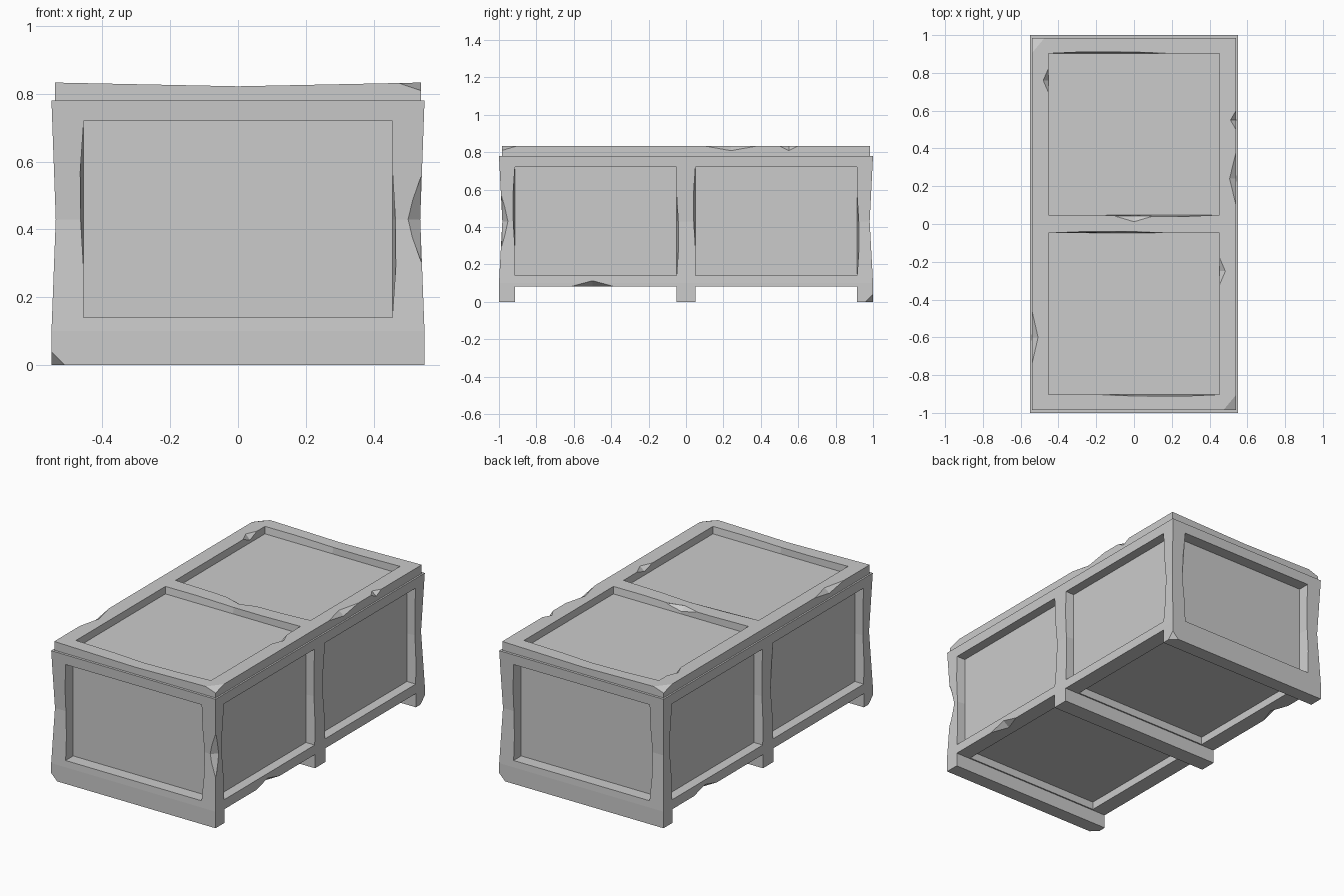
import bpy
import bmesh
from mathutils import Vector

cube = bpy.data.objects.get("Cube")
if cube:
    bpy.data.objects.remove(cube, do_unlink=True)

stone = bpy.data.materials.new("grey_stone")
stone.use_nodes = True
stone.diffuse_color = (0.6, 0.6, 0.6, 1)
stone.node_tree.nodes["Principled BSDF"].inputs["Base Color"].default_value = (0.6, 0.6, 0.6, 1)


def to_object(name, bm):
    bmesh.ops.recalc_face_normals(bm, faces=bm.faces)
    mesh = bpy.data.meshes.new(name)
    bm.to_mesh(mesh)
    bm.free()
    mesh.materials.append(stone)
    obj = bpy.data.objects.new(name, mesh)
    bpy.context.collection.objects.link(obj)
    return obj


def box(low, high):
    low, high = Vector(low), Vector(high)
    bm = bmesh.new()
    bmesh.ops.create_cube(bm, size=1)
    for v in bm.verts:
        v.co = (low + high) / 2 + v.co * (high - low)
    return bm


def split(bm, axis, value):
    """Add an edge loop across one axis and return its vertices."""
    point, normal = Vector(), Vector()
    point[axis], normal[axis] = value, 1
    cut = bmesh.ops.bisect_plane(bm, geom=bm.verts[:] + bm.edges[:] + bm.faces[:],
                                 plane_co=point, plane_no=normal)["geom_cut"]
    return [g for g in cut if isinstance(g, bmesh.types.BMVert)]


def block_cutter(low, high):
    return to_object("cutter", box(low, high))


def panel_cutter(low, high, depth_axis, side, split_axis):
    """Recess whose rim bows outwards halfway along two of its edges."""
    bm = box(low, high)
    mid = [(a + b) / 2 for a, b in zip(low, high)]
    bow_axis = 3 - depth_axis - split_axis
    for v in split(bm, split_axis, mid[split_axis]):
        if (v.co[depth_axis] - mid[depth_axis]) * side > 0:
            v.co[bow_axis] += 0.02 if v.co[bow_axis] > mid[bow_axis] else -0.02
    return to_object("cutter", bm)


def chip_cutter(centre, radii):
    """Eight-sided cutter that knocks a chip out of an edge or corner."""
    bm = bmesh.new()
    for axis in range(3):
        for sign in (-1, 1):
            p = Vector(centre)
            p[axis] += sign * radii[axis]
            bm.verts.new(p)
    bmesh.ops.convex_hull(bm, input=bm.verts[:])
    return to_object("cutter", bm)


def carve(obj, cutters):
    bpy.context.view_layer.objects.active = obj
    for cutter in cutters:
        mod = obj.modifiers.new("carve", "BOOLEAN")
        mod.operation = "DIFFERENCE"
        mod.solver = "EXACT"
        mod.object = cutter
        bpy.ops.object.modifier_apply(modifier=mod.name)
        bpy.data.objects.remove(cutter, do_unlink=True)


# Chest body, worn narrower at mid height
bm = box((-0.55, -1, 0), (0.55, 1, 0.78))
split(bm, 2, 0.1)
for v in split(bm, 2, 0.43):
    v.co.x *= 0.977
    v.co.y *= 0.982
body = to_object("chest_body", bm)

cutters = []
for s in (-1, 1):
    # End panel
    y0, y1 = sorted((s * 0.925, s * 1.05))
    cutters.append(panel_cutter((-0.455, y0, 0.14), (0.455, y1, 0.72), 1, s, 2))
    y0, y1 = sorted((s * 0.05, s * 0.915))
    # Two panels on each long side
    for side in (-1, 1):
        x0, x1 = sorted((side * 0.49, side * 0.6))
        cutters.append(panel_cutter((x0, y0, 0.14), (x1, y1, 0.72), 0, side, 2))
    # Gap between the feet and the recess under the floor
    cutters.append(block_cutter((-0.7, y0, -0.1), (0.7, y1, 0.083)))
    cutters.append(block_cutter((-0.455, y0 + 0.008, 0.05), (0.455, y1 - 0.008, 0.13)))

# Chips on the body: front edge, two foot corners, two bottom rails
for centre, radii in (
    ((0.54, -0.985, 0.43), (0.042, 0.035, 0.14)),
    ((-0.55, -1, 0), (0.04, 0.04, 0.04)),
    ((0.55, 1, 0), (0.04, 0.04, 0.04)),
    ((0.55, -0.5, 0.083), (0.04, 0.11, 0.03)),
    ((-0.55, 0.6, 0.083), (0.04, 0.11, 0.03)),
):
    cutters.append(chip_cutter(centre, radii))
carve(body, cutters)

# Lid, sagging slightly along its middle
bm = box((-0.54, -0.985, 0.78), (0.54, 0.985, 0.833))
for v in split(bm, 0, 0):
    if v.co.z > 0.8:
        v.co.z -= 0.011
lid = to_object("chest_lid", bm)

cutters = []
for s in (-1, 1):
    y0, y1 = sorted((s * 0.048, s * 0.903))
    cutters.append(panel_cutter((-0.452, y0, 0.786), (0.452, y1, 0.88), 2, 1, 0))

# Chips on the lid: two corners, outer edges, inner rims, crossbar
top = 0.833
for centre, radii in (
    ((0.54, -0.985, top), (0.07, 0.08, 0.024)),
    ((-0.54, 0.985, top), (0.07, 0.08, 0.024)),
    ((0.54, 0.24, top), (0.035, 0.14, 0.025)),
    ((0.54, 0.55, top), (0.03, 0.05, 0.025)),
    ((-0.54, -0.6, top), (0.033, 0.14, 0.025)),
    ((-0.452, 0.76, top), (0.03, 0.07, 0.03)),
    ((0.452, -0.25, top), (0.033, 0.08, 0.025)),
    ((0, 0.042, top - 0.011), (0.11, 0.03, 0.025)),
):
    cutters.append(chip_cutter(centre, radii))
carve(lid, cutters)
